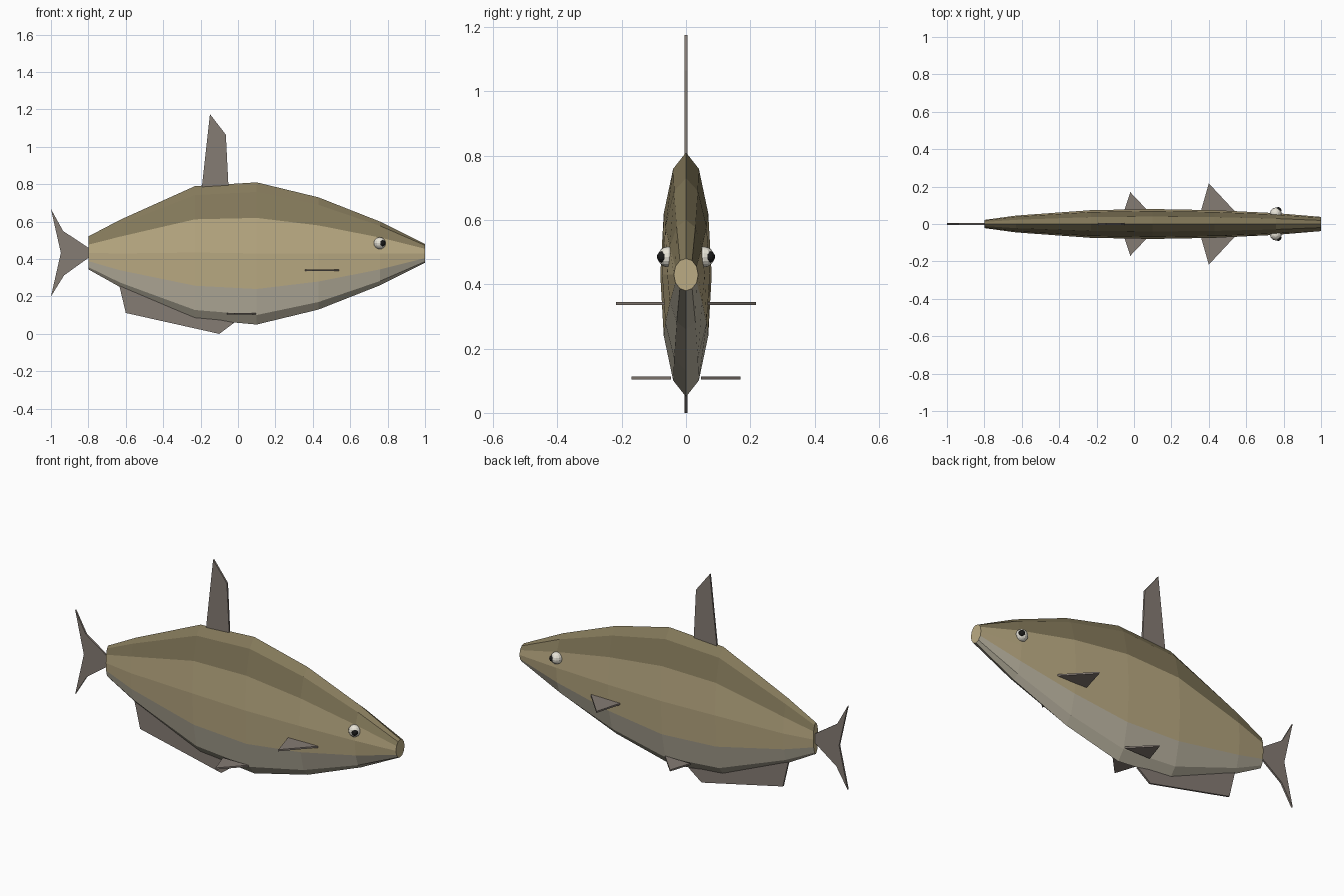
import bpy, bmesh, math
from mathutils import Vector

if "Cube" in bpy.data.objects:
    bpy.data.objects.remove(bpy.data.objects["Cube"])


def material(name, rgb):
    m = bpy.data.materials.new(name)
    m.diffuse_color = (*rgb, 1)
    m.use_nodes = True
    m.node_tree.nodes["Principled BSDF"].inputs["Base Color"].default_value = m.diffuse_color
    return m


BACK = material("olive_back", (0.235, 0.195, 0.105))
SIDE = material("tan_side", (0.50, 0.41, 0.23))
BELLY = material("pale_belly", (0.50, 0.46, 0.36))
FIN = material("fin_grey", (0.235, 0.20, 0.175))
WHITE = material("eye_white", (0.80, 0.77, 0.68))
BLACK = material("pupil_black", (0.01, 0.01, 0.01))


def add_object(name, bm, mats):
    bmesh.ops.recalc_face_normals(bm, faces=bm.faces)
    mesh = bpy.data.meshes.new(name)
    bm.to_mesh(mesh)
    bm.free()
    for m in mats:
        mesh.materials.append(m)
    ob = bpy.data.objects.new(name, mesh)
    bpy.context.collection.objects.link(ob)
    return ob


def plate(name, points, offset):
    """Flat fin: outline extruded along offset, centred on the outline."""
    bm = bmesh.new()
    off = Vector(offset)
    face = bm.faces.new([bm.verts.new(Vector(p) - off / 2) for p in points])
    ext = bmesh.ops.extrude_face_region(bm, geom=[face], use_keep_orig=True)
    bmesh.ops.translate(bm, vec=off, verts=[v for v in ext["geom"] if isinstance(v, bmesh.types.BMVert)])
    return add_object(name, bm, [FIN])


# Body: 12-sided elliptical rings (x, centre z, half width, half height)
stations = [(-0.80, 0.433, 0.022, 0.088), (-0.63, 0.43, 0.045, 0.18),
            (-0.23, 0.435, 0.074, 0.355), (0.10, 0.43, 0.08, 0.38),
            (0.43, 0.43, 0.074, 0.30), (0.76, 0.43, 0.058, 0.17),
            (1.00, 0.43, 0.038, 0.05)]
SIDES = 12
bm = bmesh.new()
rings = []
for x, zc, ry, rz in stations:
    angles = [math.tau * k / SIDES for k in range(SIDES)]
    rings.append([bm.verts.new((x, ry * math.cos(a), zc + rz * math.sin(a))) for a in angles])
for r0, r1 in zip(rings, rings[1:]):
    for k in range(SIDES):
        j = (k + 1) % SIDES
        f = bm.faces.new((r0[k], r0[j], r1[j], r1[k]))
        s = math.sin(math.tau * (k + 0.5) / SIDES)
        f.material_index = 0 if s > 0.5 else 2 if s < -0.5 else 1
for r in (rings[0], rings[-1]):
    bm.faces.new(r).material_index = 1
add_object("body", bm, [BACK, SIDE, BELLY])

# Upright fins, drawn in the x-z plane
upright = {
    "dorsal_fin": [(-0.195, 0.77), (-0.15, 1.175), (-0.065, 1.065), (-0.05, 0.77)],
    "tail_fin": [(-0.795, 0.457), (-0.935, 0.55), (-1.0, 0.667), (-0.947, 0.433),
                 (-1.0, 0.20), (-0.93, 0.313), (-0.795, 0.41)],
    "anal_fin": [(-0.635, 0.26), (-0.60, 0.112), (-0.10, 0.0), (-0.02, 0.06), (-0.23, 0.10)],
}
for name, pts in upright.items():
    plate(name, [(x, 0, z) for x, z in pts], (0, 0.01, 0))

# Paired fins and eyes
paired = {
    "pectoral_fin": (0.34, [(0.357, 0.067), (0.40, 0.217), (0.54, 0.067)]),
    "pelvic_fin": (0.108, [(-0.06, 0.047), (-0.02, 0.17), (0.097, 0.047)]),
}
balls = {
    "eye": ((0.758, 0.056, 0.485), 0.032, WHITE),
    "pupil": ((0.771, 0.073, 0.485), 0.0175, BLACK),
}
for side, label in ((-1, "right"), (1, "left")):
    for name, (z, pts) in paired.items():
        plate(f"{label}_{name}", [(x, side * y, z) for x, y in pts], (0, 0, 0.009))
    for name, (c, r, mat) in balls.items():
        bm = bmesh.new()
        bmesh.ops.create_uvsphere(bm, u_segments=12, v_segments=8, radius=r)
        ob = add_object(f"{label}_{name}", bm, [mat])
        ob.location = (c[0], side * c[1], c[2])
